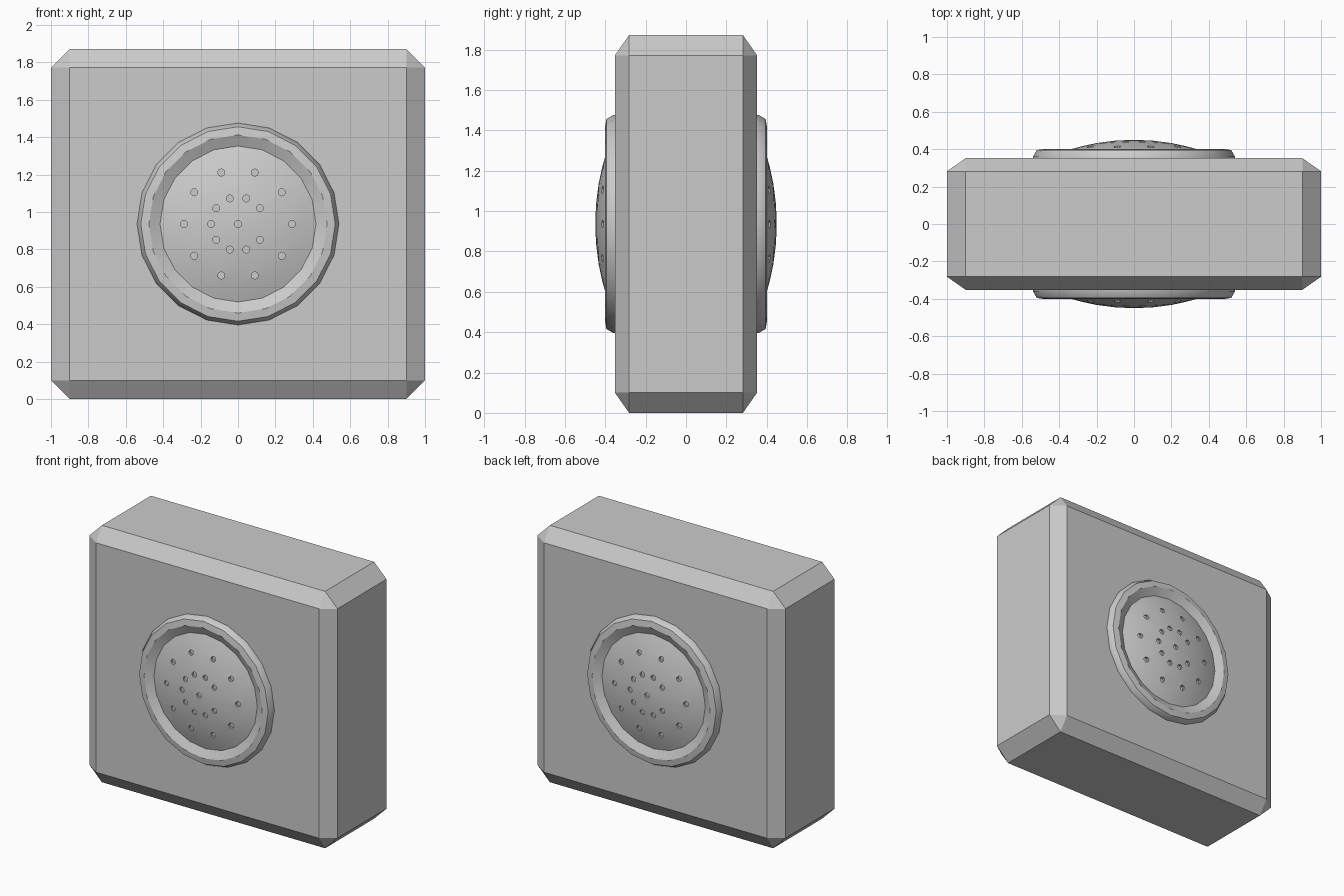
import bpy, bmesh
from math import sin, cos, pi, radians
from mathutils import Matrix

if "Cube" in bpy.data.objects:
    bpy.data.objects.remove(bpy.data.objects["Cube"])

CZ = 0.936          # height of the centre
SIDES = 20


def make_object(name, bm, matrix=Matrix()):
    bmesh.ops.recalc_face_normals(bm, faces=bm.faces)
    mesh = bpy.data.meshes.new(name)
    bm.to_mesh(mesh)
    bm.free()
    ob = bpy.data.objects.new(name, mesh)
    ob.matrix_world = matrix
    bpy.context.collection.objects.link(ob)
    return ob


def lathe(profile):
    """Closed solid of (radius, height) points; the last point is the pole."""
    bm = bmesh.new()
    rings = [[bm.verts.new((r * cos(2 * pi * i / SIDES), r * sin(2 * pi * i / SIDES), h))
              for i in range(SIDES)] for r, h in profile[:-1]]
    pole = bm.verts.new((0, 0, profile[-1][1]))
    bm.faces.new(rings[0])
    for i in range(SIDES):
        j = (i + 1) % SIDES
        for a, b in zip(rings, rings[1:]):
            bm.faces.new((a[i], a[j], b[j], b[i]))
        bm.faces.new((rings[-1][i], rings[-1][j], pole))
    return bm


def dome_height(r):
    radius = 1.17
    return 0.45 - radius + (radius * radius - r * r) ** 0.5


# Block with chamfered edges
bm = bmesh.new()
hx, hy, hz = 1.0, 0.352, CZ
for sx in (-1, 1):
    for sy in (-1, 1):
        for sz in (-1, 1):
            for x, y, z in ((hx, hy - .07, hz - .1), (hx - .1, hy, hz - .1), (hx - .1, hy - .07, hz)):
                bm.verts.new((sx * x, sy * y, sz * z))
bmesh.ops.convex_hull(bm, input=bm.verts)
bmesh.ops.dissolve_limit(bm, angle_limit=radians(1), verts=bm.verts, edges=bm.edges)
make_object("block", bm, Matrix.Translation((0, 0, CZ)))

# Hole positions: centre plus two rings of ten (inner ring has one gap)
holes = [(0, 0)]
for r, first in ((0.144, 1), (0.289, 0)):
    holes += [(r * cos(k * pi / 5), r * sin(k * pi / 5)) for k in range(first, 10)]

# Rim, groove and dome profile
profile = [(.54, .34), (.54, .36), (.52, .395), (.476, .402), (.417, dome_height(.417))]
profile += [(r, dome_height(r)) for r in (.365, .29, .2, .1)] + [(0, .45)]

for name, turn in (("front_speaker", 0), ("back_speaker", pi)):
    place = Matrix.Translation((0, 0, CZ)) @ Matrix.Rotation(turn, 4, 'Z') @ Matrix.Rotation(pi / 2, 4, 'X')
    speaker = make_object(name, lathe(profile), place)

    # Shallow holes cut into the dome
    bm = bmesh.new()
    for x, y in holes:
        h = dome_height((x * x + y * y) ** 0.5)
        bmesh.ops.create_cone(bm, cap_ends=True, segments=10, radius1=.019, radius2=.019, depth=.06,
                              matrix=Matrix.Translation((x, y, h + .012)))
    cutter = make_object("hole_cutter", bm, place)
    cutter.hide_render = True
    bpy.context.view_layer.update()

    mod = speaker.modifiers.new("holes", 'BOOLEAN')
    mod.operation = 'DIFFERENCE'
    mod.solver = 'EXACT'
    mod.object = cutter
    bpy.ops.object.select_all(action='DESELECT')
    speaker.select_set(True)
    bpy.context.view_layer.objects.active = speaker
    bpy.ops.object.modifier_apply(modifier=mod.name)
    bpy.data.objects.remove(cutter)
    bpy.ops.object.shade_smooth_by_angle(angle=radians(30))
